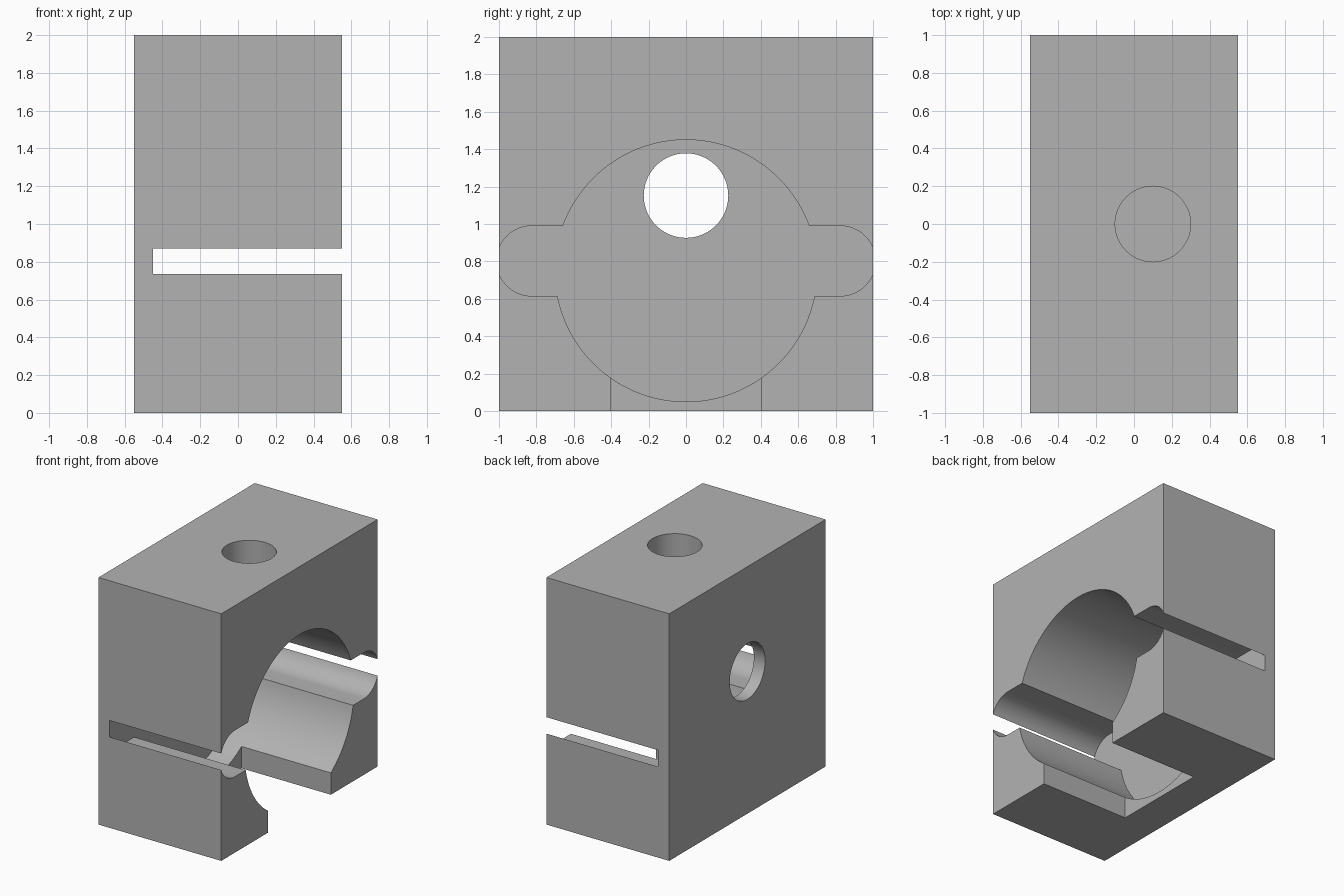
import bpy
import bmesh
import math
from mathutils import Vector

if "Cube" in bpy.data.objects:
    bpy.data.objects.remove(bpy.data.objects["Cube"], do_unlink=True)

grey = bpy.data.materials.new("plain_grey")
grey.use_nodes = True
colour = (0.448, 0.448, 0.448, 1)
grey.diffuse_color = colour
grey.node_tree.nodes["Principled BSDF"].inputs["Base Color"].default_value = colour


def prism(name, points, direction):
    """Extrude a closed outline of 3D points into a solid."""
    bm = bmesh.new()
    face = bm.faces.new([bm.verts.new(p) for p in points])
    moved = bmesh.ops.extrude_face_region(bm, geom=[face])["geom"]
    verts = [g for g in moved if isinstance(g, bmesh.types.BMVert)]
    bmesh.ops.translate(bm, verts=verts, vec=Vector(direction))
    bmesh.ops.recalc_face_normals(bm, faces=bm.faces)
    mesh = bpy.data.meshes.new(name)
    bm.to_mesh(mesh)
    bm.free()
    mesh.materials.append(grey)
    obj = bpy.data.objects.new(name, mesh)
    bpy.context.collection.objects.link(obj)
    return obj


def box(name, x0, x1, y, z0, z1):
    """Box symmetric in y."""
    outline = [(x0, -y, z0), (x1, -y, z0), (x1, y, z0), (x0, y, z0)]
    return prism(name, outline, (0, 0, z1 - z0))


def arc(u, v, r, start, end, steps):
    """Points along an arc, angles in radians."""
    angles = [start + (end - start) * i / steps for i in range(steps + 1)]
    return [(u + r * math.cos(a), v + r * math.sin(a)) for a in angles]


pi = math.pi
block = box("clamp_block", -0.55, 0.55, 1, 0, 2)

# Main cavity: large bore with a round-ended lobe on each side
bore_z, bore_r = 0.75, 0.70
lobe_y, lobe_z, lobe_r = 0.825, 0.8025, 0.1875
upper = math.asin((lobe_z + lobe_r - bore_z) / bore_r)
lower = math.asin((bore_z - lobe_z + lobe_r) / bore_r)
outline = (arc(0, bore_z, bore_r, upper, pi - upper, 64)
           + arc(-lobe_y, lobe_z, lobe_r, pi / 2, 1.5 * pi, 32)
           + arc(0, bore_z, bore_r, pi + lower, 2 * pi - lower, 64)
           + arc(lobe_y, lobe_z, lobe_r, -pi / 2, pi / 2, 32))
cavity = prism("cavity_cutter", [(-0.45, y, z) for y, z in outline], (1.2, 0, 0))

# Round hole through the rear wall, blind hole in the top, open notch below
ring = arc(0, 1.152, 0.226, 0, 2 * pi, 64)[:-1]
wall_hole = prism("wall_hole_cutter", [(-0.7, y, z) for y, z in ring], (0.4, 0, 0))
ring = arc(0.1, 0, 0.2, 0, 2 * pi, 64)[:-1]
top_hole = prism("top_hole_cutter", [(x, y, 1.6) for x, y in ring], (0, 0, 0.6))
notch = box("notch_cutter", -0.25, 0.75, 0.402, -0.2, 0.4)

# Cut the block
bpy.context.view_layer.objects.active = block
for cutter in (cavity, wall_hole, top_hole, notch):
    cutter.hide_render = True
    cut = block.modifiers.new(cutter.name, "BOOLEAN")
    cut.operation = "DIFFERENCE"
    cut.solver = "EXACT"
    cut.object = cutter
    bpy.ops.object.modifier_apply(modifier=cut.name)
    bpy.data.objects.remove(cutter, do_unlink=True)

bpy.ops.object.select_all(action="DESELECT")
block.select_set(True)
bpy.ops.object.shade_smooth_by_angle(angle=math.radians(25))
